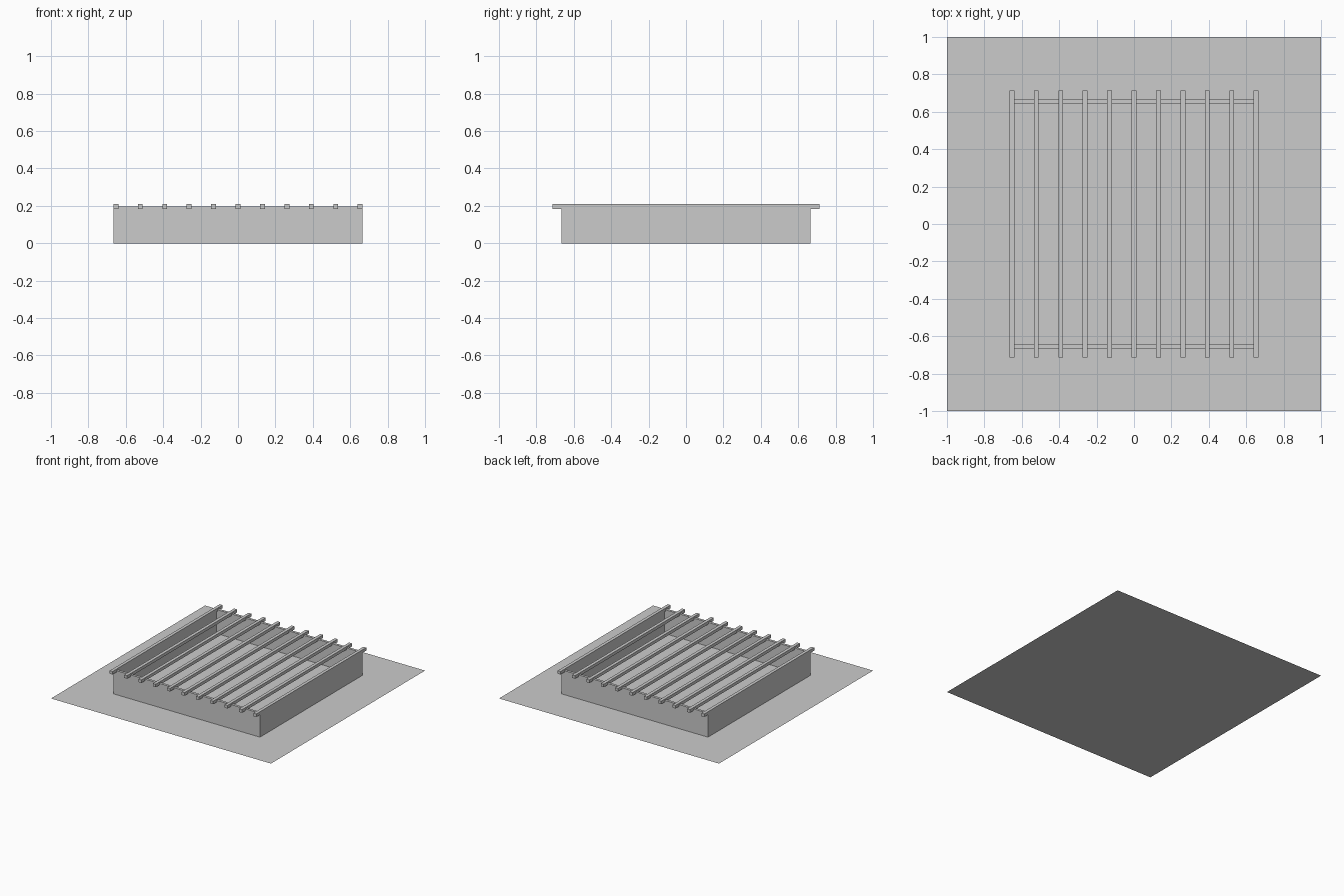
import bpy
import bmesh
from mathutils import Matrix, Vector

if "Cube" in bpy.data.objects:
    bpy.data.objects.remove(bpy.data.objects["Cube"])


def box(name, lo, hi):
    """Axis-aligned box between two corners."""
    lo, hi = Vector(lo), Vector(hi)
    bm = bmesh.new()
    bmesh.ops.create_cube(bm, size=1, matrix=Matrix.Translation((lo + hi) / 2)
                          @ Matrix.Diagonal((*(hi - lo), 1)))
    mesh = bpy.data.meshes.new(name)
    bm.to_mesh(mesh)
    bm.free()
    obj = bpy.data.objects.new(name, mesh)
    bpy.context.collection.objects.link(obj)
    return obj


OUTER, INNER, WALL_H = 0.666, 0.645, 0.197

# flat base sheet
bpy.ops.mesh.primitive_plane_add(size=2)
bpy.context.object.name = "base_sheet"

# open frame: long walls front and back, side walls fitted between
box("front_wall", (-OUTER, -OUTER, 0), (OUTER, -INNER, WALL_H))
box("back_wall", (-OUTER, INNER, 0), (OUTER, OUTER, WALL_H))
box("left_wall", (-OUTER, -INNER, 0), (-INNER, INNER, WALL_H))
box("right_wall", (INNER, -INNER, 0), (OUTER, INNER, WALL_H))

# eleven slats notched into the wall tops, overhanging front and back
COUNT, HALF_W, HALF_L = 11, 0.013, 0.714
pitch = 2 * (OUTER - HALF_W) / (COUNT - 1)
for i in range(COUNT):
    x = (i - (COUNT - 1) / 2) * pitch
    box(f"slat_{i + 1}", (x - HALF_W, -HALF_L, 0.184), (x + HALF_W, HALF_L, 0.209))
